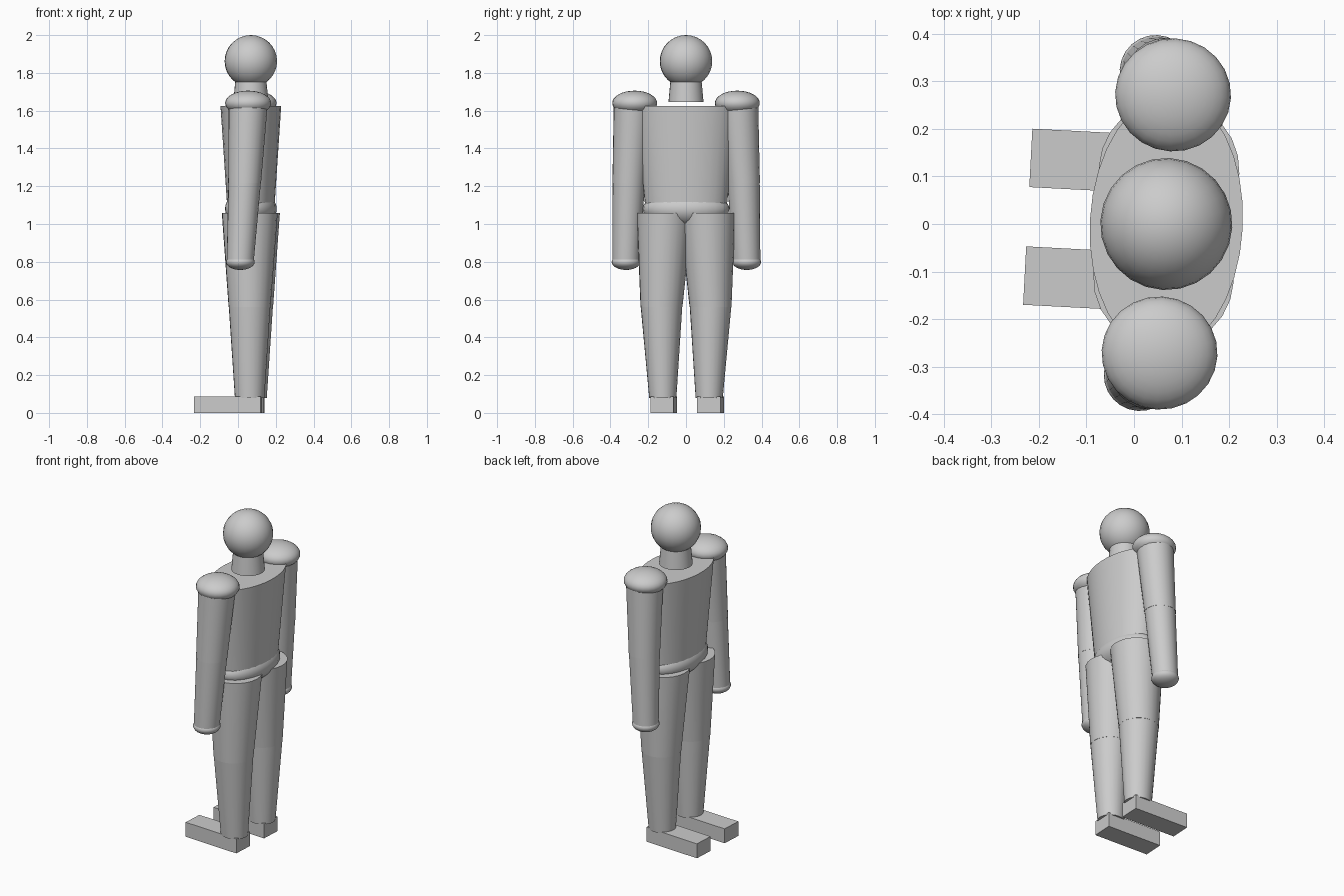
import bpy, bmesh
from math import radians
from mathutils import Matrix, Vector

if "Cube" in bpy.data.objects:
    bpy.data.objects.remove(bpy.data.objects["Cube"])

# The figure looks along -x, turned slightly about its vertical body axis
BODY = Matrix.Translation((0.068, 0, 0)) @ Matrix.Rotation(radians(-3), 4, 'Z')


def finish(name, bm, smooth=True):
    bmesh.ops.recalc_face_normals(bm, faces=bm.faces)
    bm.transform(BODY)
    mesh = bpy.data.meshes.new(name)
    bm.to_mesh(mesh)
    bm.free()
    obj = bpy.data.objects.new(name, mesh)
    bpy.context.collection.objects.link(obj)
    if smooth:
        bpy.ops.object.select_all(action='DESELECT')
        obj.select_set(True)
        bpy.context.view_layer.objects.active = obj
        bpy.ops.object.shade_smooth_by_angle(angle=radians(40))
    return obj


def limb(name, bottom, top, r_bottom, r_top, segments=24):
    """Tapered closed tube between two centres; radii are (x, y) pairs."""
    bm = bmesh.new()
    bmesh.ops.create_cone(bm, cap_ends=True, segments=segments,
                          radius1=1, radius2=1, depth=2)
    for v in bm.verts:
        centre, r = (bottom, r_bottom) if v.co.z < 0 else (top, r_top)
        v.co = Vector(centre) + Vector((v.co.x * r[0], v.co.y * r[1], 0))
    return finish(name, bm)


def ball(name, centre, radii, segments=24, rings=16):
    bm = bmesh.new()
    bmesh.ops.create_uvsphere(bm, u_segments=segments, v_segments=rings, radius=1)
    bmesh.ops.scale(bm, vec=radii, verts=bm.verts)
    bmesh.ops.translate(bm, vec=centre, verts=bm.verts)
    return finish(name, bm)


def box(name, centre, size):
    bm = bmesh.new()
    bmesh.ops.create_cube(bm, size=1)
    bmesh.ops.scale(bm, vec=size, verts=bm.verts)
    bmesh.ops.translate(bm, vec=centre, verts=bm.verts)
    return finish(name, bm, smooth=False)


# Head, neck and trunk
ball("head", (0, 0, 1.862), (0.139, 0.139, 0.138))
limb("neck", (0, 0, 1.645), (0, 0, 1.765), (0.093, 0.093), (0.082, 0.082))
limb("torso", (0, 0, 1.10), (0, 0, 1.626), (0.126, 0.217), (0.161, 0.272), 32)
ball("pelvis", (0, 0, 1.08), (0.137, 0.23, 0.10))

for side, s in (("left", -1), ("right", 1)):
    # Arm
    shoulder, elbow, wrist = (0, s * 0.28, 1.62), (-0.017, s * 0.304, 1.218), (-0.039, s * 0.32, 0.81)
    ball(side + "_shoulder", (0, s * 0.272, 1.64), (0.122, 0.119, 0.066))
    limb(side + "_upper_arm", elbow, shoulder, (0.087, 0.087), (0.103, 0.103))
    limb(side + "_forearm", wrist, elbow, (0.072, 0.072), (0.086, 0.086))
    ball(side + "_hand", (-0.039, s * 0.32, 0.799), (0.076, 0.076, 0.042))
    # Leg
    hip, knee, ankle = (0, s * 0.113, 1.058), (0, s * 0.13, 0.56), (0, s * 0.123, 0.08)
    limb(side + "_thigh", knee, hip, (0.111, 0.111), (0.148, 0.148))
    limb(side + "_shin", ankle, knee, (0.078, 0.072), (0.11, 0.11))
    box(side + "_foot", (-0.115, s * 0.124, 0.044), (0.354, 0.123, 0.088))
